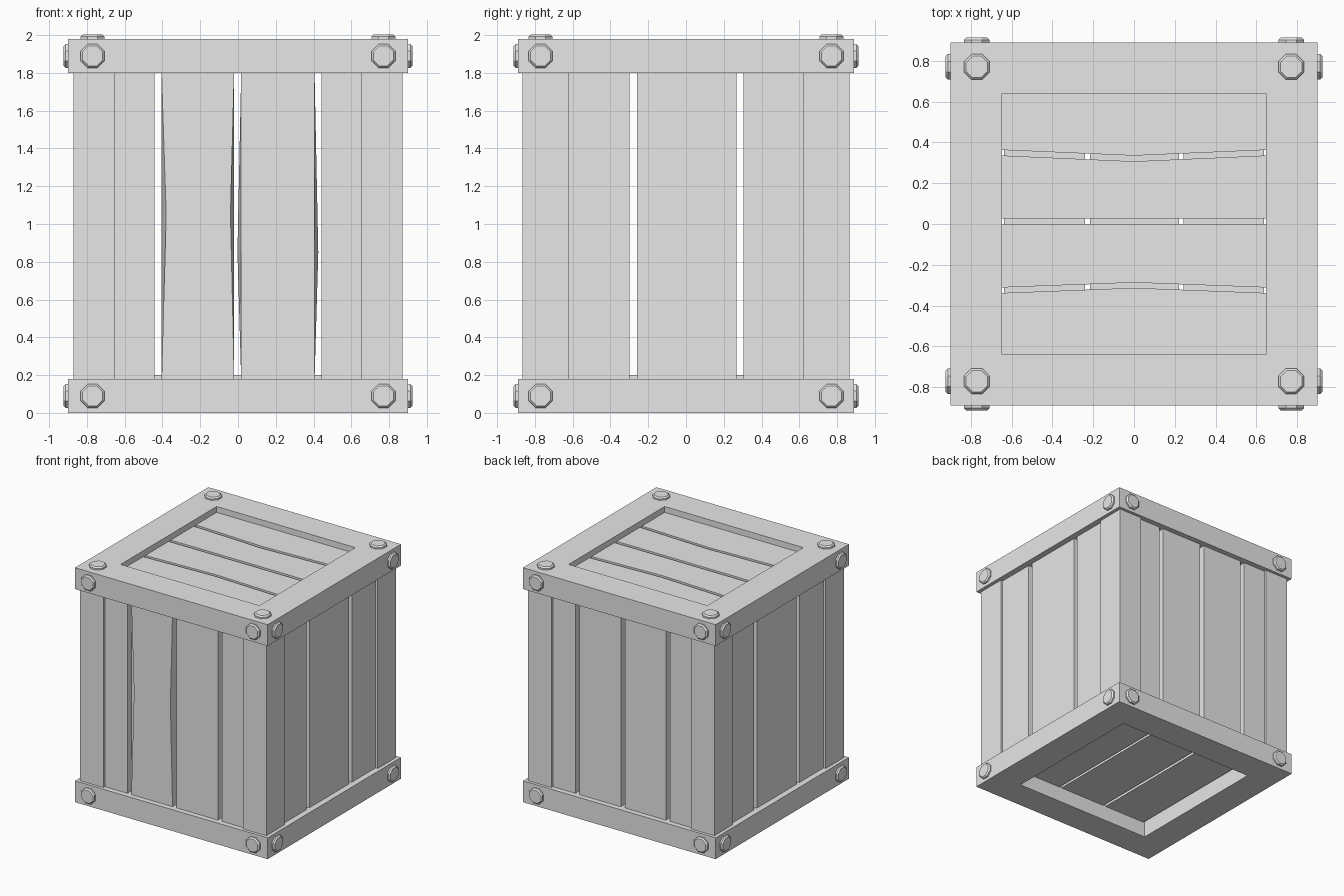
import bpy, bmesh, math
from mathutils import Matrix, Vector

cube = bpy.data.objects.get("Cube")
if cube:
    bpy.data.objects.remove(cube, do_unlink=True)

GREY = (0.8, 0.8, 0.8, 1)
mat = bpy.data.materials.new("plain_grey")
mat.use_nodes = True
mat.diffuse_color = GREY
mat.node_tree.nodes["Principled BSDF"].inputs["Base Color"].default_value = GREY


def finish(name, bm):
    bmesh.ops.recalc_face_normals(bm, faces=bm.faces)
    mesh = bpy.data.meshes.new(name)
    bm.to_mesh(mesh)
    bm.free()
    mesh.materials.append(mat)
    obj = bpy.data.objects.new(name, mesh)
    bpy.context.collection.objects.link(obj)
    return obj


def loft(name, rings, closed=False):
    """Skin a list of equal-sided rings; closed joins the last to the first."""
    bm = bmesh.new()
    loops = [[bm.verts.new(p) for p in ring] for ring in rings]
    n = len(loops[0])
    pairs = list(zip(loops, loops[1:] + loops[:1]))
    for a, b in pairs if closed else pairs[:-1]:
        for i in range(n):
            j = (i + 1) % n
            bm.faces.new((a[i], a[j], b[j], b[i]))
    if not closed:
        bm.faces.new(loops[0])
        bm.faces.new(loops[-1])
    return finish(name, bm)


def rect(x0, x1, y0, y1, z):
    return [(x0, y0, z), (x1, y0, z), (x1, y1, z), (x0, y1, z)]


def box(name, x0, x1, y0, y1, z0, z1):
    return loft(name, [rect(x0, x1, y0, y1, z) for z in (z0, z1)])


# Top and bottom frames
W, D, IW, ID = 0.9, 0.89, 0.648, 0.64
for name, z0 in (("bottom_frame", 0), ("top_frame", 1.8)):
    z1 = z0 + 0.18
    loft(name, [rect(-W, W, -D, D, z0), rect(-W, W, -D, D, z1),
                rect(-IW, IW, -ID, ID, z1), rect(-IW, IW, -ID, ID, z0)], closed=True)

# Corner posts
LOW, HIGH = 0.17, 1.81
for sx, sname in ((-1, "right"), (1, "left")):
    for sy, yname in ((-1, "front"), (1, "back")):
        x, y = sorted((sx * 0.653, sx * 0.87)), sorted((sy * 0.622, sy * 0.865))
        box(f"{yname}_{sname}_post", *x, *y, LOW, HIGH)

# Front and back planks
OUT, INN = 0.845, 0.785
ends = [(-0.66, -0.442), (0.442, 0.66)]
middle = [(-0.405, -0.02), (0.017, 0.405)]
for i, (a, b) in enumerate(ends + middle):
    box(f"back_plank_{i + 1}", a, b, INN, OUT, LOW, HIGH)
for i, (a, b) in enumerate(ends):
    box(f"front_outer_plank_{i + 1}", a, b, -OUT, -INN, LOW, HIGH)

# Warped front planks: the outer face narrows, or the inner face widens, midway
for i, (a, b) in enumerate(middle):
    rings = [rect(a, b, -OUT, -INN, z) for z in (LOW, HIGH)]
    bend = rect(a, b, -OUT, -INN, (1.05, 0.85)[i])
    for k, dx in ((0, 0.025), (1, -0.02)) if i == 0 else ((3, -0.02), (2, 0.02)):
        x, y, z = bend[k]
        bend[k] = (x + dx, y, z)
    loft(f"front_warped_plank_{i + 1}", [rings[0], bend, rings[1]])

# Side planks
for sx, sname in ((-1, "right"), (1, "left")):
    x = sorted((sx * 0.79, sx * 0.85))
    for i, (a, b) in enumerate(((-0.63, -0.298), (-0.26, 0.268), (0.304, 0.63))):
        box(f"{sname}_side_plank_{i + 1}", *x, a, b, LOW, HIGH)

# Floor slats run front to back
for i, (a, b) in enumerate(((-0.636, -0.24), (-0.216, 0.22), (0.242, 0.636))):
    box(f"floor_slat_{i + 1}", a, b, -0.78, 0.78, 0.13, 0.2)

# Lid slats run side to side; some edges bend at the middle
lid = [(0.365, 0.335, 0.7, 0.7), (0.028, 0.028, 0.338, 0.307),
       (-0.313, -0.287, 0, 0), (-0.7, -0.7, -0.34, -0.313)]
for i, (y0, m0, y1, m1) in enumerate(lid):
    rings = [[(x, a, 1.86), (x, b, 1.86), (x, b, 1.93), (x, a, 1.93)]
             for x, a, b in ((-0.7, y0, y1), (0, m0, m1), (0.7, y0, y1))]
    loft(f"lid_slat_{i + 1}", rings)


# Eight-sided bolts with a tapered head
def bolt(name, position, direction):
    turn = Vector(direction).to_track_quat("Z", "Y").to_matrix().to_4x4()
    place = Matrix.Translation(position) @ turn
    rings = []
    for r, z in ((0.068, -0.01), (0.068, 0.012), (0.057, 0.023)):
        angles = [(k + 0.5) * math.pi / 4 for k in range(8)]
        rings.append([place @ Vector((r * math.cos(t), r * math.sin(t), z)) for t in angles])
    loft(name, rings)


B = 0.77
for a in (-B, B):
    for b in (-B, B):
        bolt("lid_bolt", (a, b, 1.98), (0, 0, 1))
    for z in (0.09, 1.89):
        for s in (-1, 1):
            bolt("front_bolt" if s < 0 else "back_bolt", (a, s * D, z), (0, s, 0))
            bolt("side_bolt", (s * W, a, z), (s, 0, 0))
